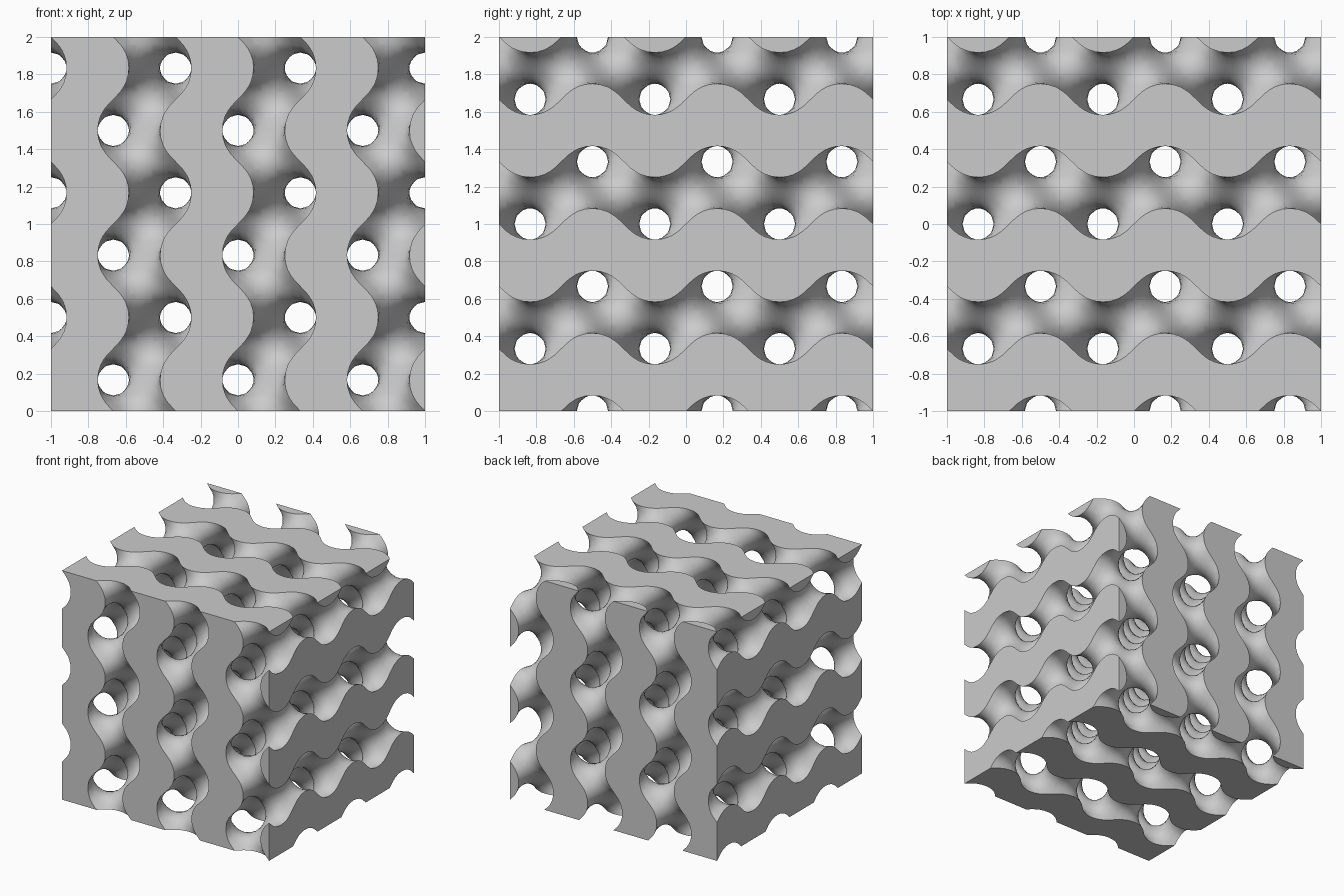
import bpy
import math
from mathutils import Vector
from itertools import product

cube = bpy.data.objects.get("Cube")
if cube:
    bpy.data.objects.remove(cube, do_unlink=True)

SIZE = 2.0
PERIODS = 3
STEPS = 48                      # grid steps along each side
H = SIZE / STEPS
K = 2 * math.pi * PERIODS / SIZE
AXES = (Vector((1, 0, 0)), Vector((0, 1, 0)), Vector((0, 0, 1)))


def gyroid(p):
    x, y, z = p * K
    return (math.sin(x) * math.cos(y) + math.sin(y) * math.cos(z)
            + math.sin(z) * math.cos(x))


def gradient(p):
    s = [math.sin(v * K) for v in p]
    c = [math.cos(v * K) for v in p]
    return K * Vector([c[a] * c[a - 2] - s[a] * s[a - 1] for a in range(3)])


# Grid samples that lie inside the solid
solid = {n for n in product(range(STEPS), repeat=3)
         if gyroid((Vector(n) + Vector((0.5, 0.5, 0.5))) * H) > 0}


def corner_position(cell):
    """Grid corner, slid onto the gyroid but kept on the block's flat sides."""
    start = Vector(cell) * H
    around = [[i for i in (c - 1, c) if 0 <= i < STEPS] for c in cell]
    if len({n in solid for n in product(*around)}) == 1:
        return start
    p = start.copy()
    for _ in range(6):
        g = gradient(p)
        for a in range(3):
            if cell[a] in (0, STEPS):
                g[a] = 0
        if g.length_squared < 0.01:
            break
        p -= g * (gyroid(p) / g.length_squared)
        for a in range(3):
            p[a] = min(max(p[a], start[a] - H, 0), start[a] + H, SIZE)
    return p


# One quad wherever a solid sample meets an empty one
verts, faces, index = [], [], {}


def corner(cell):
    if cell not in index:
        index[cell] = len(verts)
        verts.append(corner_position(cell) - Vector((SIZE / 2, SIZE / 2, 0)))
    return index[cell]


for n in sorted(solid):
    for a, side in product(range(3), (0, 1)):
        neighbour = list(n)
        neighbour[a] += 2 * side - 1
        if tuple(neighbour) in solid:
            continue
        quad = []
        for b, c in ((0, 0), (1, 0), (1, 1), (0, 1)):
            cell = list(n)
            cell[a] += side
            cell[(a + 1) % 3] += b
            cell[(a + 2) % 3] += c
            quad.append(corner(tuple(cell)))
        faces.append(quad if side else quad[::-1])

mesh = bpy.data.meshes.new("gyroid_block")
mesh.from_pydata(verts, [], faces)
mesh.validate()
block = bpy.data.objects.new("gyroid_block", mesh)
bpy.context.scene.collection.objects.link(block)

# Plain grey material
grey = bpy.data.materials.new("light_grey")
grey.use_nodes = True
colour = (0.6, 0.6, 0.6, 1)
grey.diffuse_color = colour
grey.node_tree.nodes["Principled BSDF"].inputs["Base Color"].default_value = colour
mesh.materials.append(grey)

# Smooth channels, crisp rims on the flat sides
bpy.ops.object.select_all(action="DESELECT")
block.select_set(True)
bpy.context.view_layer.objects.active = block
bpy.ops.object.shade_smooth_by_angle(angle=math.radians(30))
